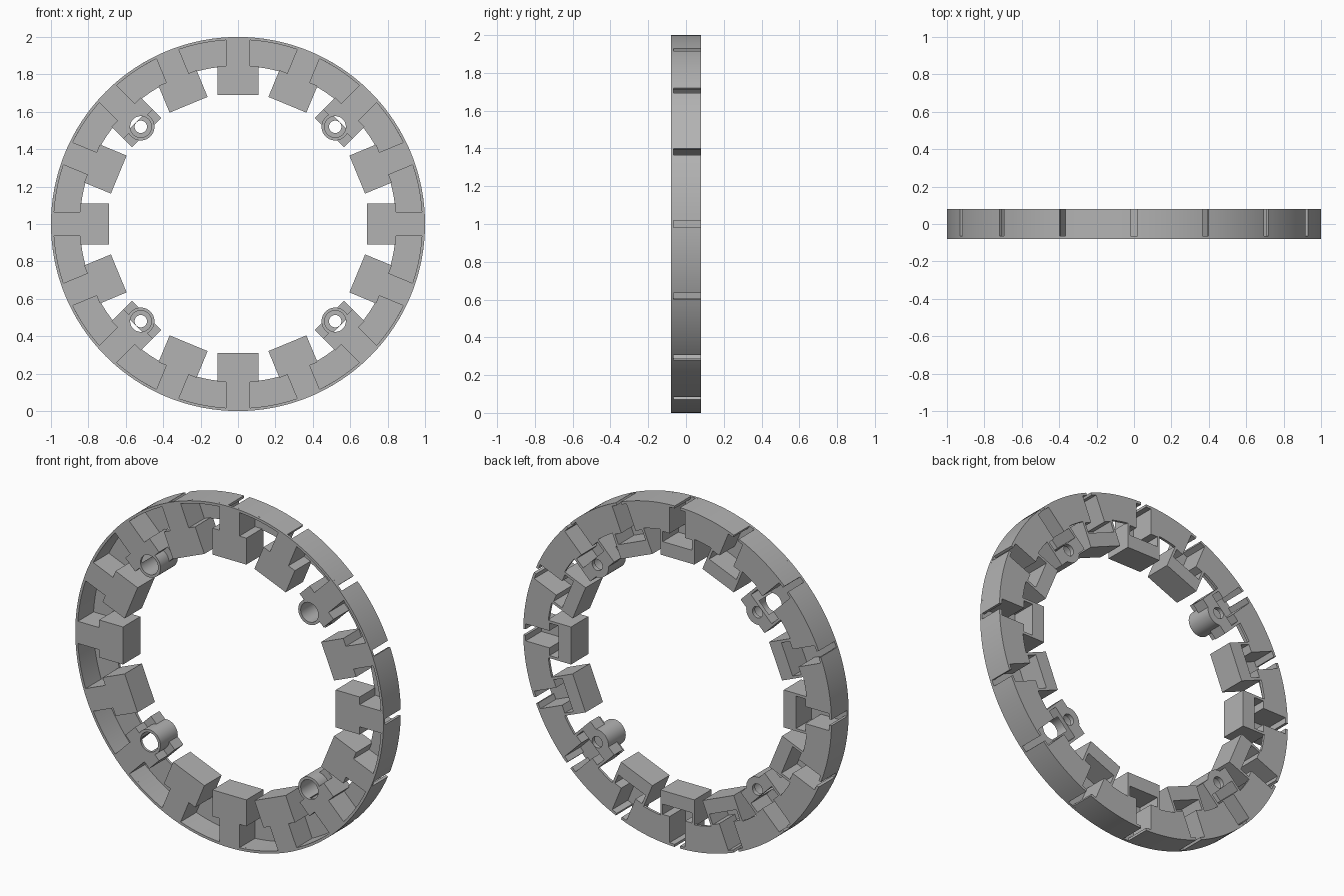
import bpy, bmesh
from math import sin, cos, asin, pi, radians
from mathutils import Matrix

if "Cube" in bpy.data.objects:
    bpy.data.objects.remove(bpy.data.objects["Cube"])

grey = bpy.data.materials.new("plain_grey")
grey.use_nodes = True
tone = (0.45, 0.45, 0.45, 1)
grey.diffuse_color = tone
grey.node_tree.nodes["Principled BSDF"].inputs["Base Color"].default_value = tone

COUNT = 16
STEP = 2 * pi / COUNT
HALF = 0.08            # half depth
SKIN = 0.015           # wall thickness
FRONT = -HALF + SKIN   # back of the front skin
RIM = 1 - SKIN
SHELF = 0.845          # inner radius of the back plate
LIFT = Matrix.Translation((0, 0, 1))


def make_object(name, bm):
    bmesh.ops.recalc_face_normals(bm, faces=bm.faces)
    mesh = bpy.data.meshes.new(name)
    bm.to_mesh(mesh)
    bm.free()
    mesh.materials.append(grey)
    ob = bpy.data.objects.new(name, mesh)
    bpy.context.scene.collection.objects.link(ob)
    return ob


def prism(bm, outline, y0, y1):
    """Extrude an (x, z) outline along y."""
    face = bm.faces.new([bm.verts.new((x, y0, z)) for x, z in outline])
    new = bmesh.ops.extrude_face_region(bm, geom=[face])["geom"]
    verts = [v for v in new if isinstance(v, bmesh.types.BMVert)]
    bmesh.ops.translate(bm, verts=verts, vec=(0, y1 - y0, 0))


def solid(name, outline, y0, y1):
    bm = bmesh.new()
    prism(bm, outline, y0, y1)
    return make_object(name, bm)


def tee(stem, head, bottom, shoulder, top):
    """Outline of a T with its wide head towards the ring centre."""
    half = [(head, bottom), (head, shoulder), (stem, shoulder), (stem, top)]
    return half + [(-x, z) for x, z in reversed(half)]


def circle(radius, z, n=48):
    return [(radius * cos(2 * pi * i / n), z + radius * sin(2 * pi * i / n))
            for i in range(n)]


def arc(r0, r1, gap, n=12):
    """One sector between two blocks, with ends parallel to the blocks."""
    def side(r):
        a = asin(gap / r)
        b = STEP - a
        return [(r * sin(a + (b - a) * i / n), r * cos(a + (b - a) * i / n))
                for i in range(n + 1)]
    return side(r0) + side(r1)[::-1]


def combine(ob, other, operation):
    mod = ob.modifiers.new("cut", "BOOLEAN")
    mod.operation = operation
    mod.solver = "EXACT"
    mod.object = other
    bpy.context.view_layer.update()
    graph = bpy.context.evaluated_depsgraph_get()
    mesh = bpy.data.meshes.new_from_object(ob.evaluated_get(graph))
    ob.modifiers.clear()
    ob.data = mesh
    bpy.data.objects.remove(other)


def place_copies(source, name, slots):
    for i in slots:
        ob = bpy.data.objects.new(f"{name}_{i + 1}", source.data)
        bpy.context.scene.collection.objects.link(ob)
        ob.matrix_world = LIFT @ Matrix.Rotation(i * STEP, 4, "Y")
    bpy.data.objects.remove(source)


def smooth(ob):
    bpy.ops.object.select_all(action="DESELECT")
    ob.select_set(True)
    bpy.context.view_layer.objects.active = ob
    bpy.ops.object.shade_smooth_by_angle(angle=radians(30))


def block_body():
    return solid("body", tee(0.065, 0.11, 0.69, SHELF, RIM + 0.003), -HALF, HALF)


def cavity():
    return solid("cavity", tee(0.05, 0.095, 0.77, SHELF - SKIN, 1.05),
                 FRONT, HALF + 0.05)


# Outer rim: slit wall sectors joined by a thin unbroken front edge
bm = bmesh.new()
prism(bm, arc(RIM, 1, 0.0175), FRONT, HALF)
prism(bm, arc(RIM, 1, 0), -HALF, FRONT)
rim = make_object("rim_sector", bm)
smooth(rim)
place_copies(rim, "rim_sector", range(COUNT))

# Back plates between the blocks
plate = solid("back_plate", arc(SHELF, RIM + 0.003, 0.055), HALF - SKIN, HALF)
smooth(plate)
place_copies(plate, "back_plate", range(COUNT))

# Plain slotted blocks
block = block_body()
combine(block, cavity(), "DIFFERENCE")
place_copies(block, "slot_block", [i for i in range(COUNT) if i % 4 != 2])

# Diagonal blocks carrying screw bosses
boss_z = 0.735
mount = block_body()
relief = solid("relief", [(-0.2, 0.6), (0.2, 0.6), (0.2, 0.755), (-0.2, 0.755)],
               -HALF - 0.05, 0)
combine(mount, relief, "DIFFERENCE")
combine(mount, solid("boss", circle(0.073, boss_z), -HALF, HALF), "UNION")
combine(mount, cavity(), "DIFFERENCE")
combine(mount, solid("bore", circle(0.057, boss_z), -HALF - 0.05, 0.055), "DIFFERENCE")
combine(mount, solid("hole", circle(0.033, boss_z), 0, HALF + 0.05), "DIFFERENCE")
smooth(mount)
place_copies(mount, "boss_block", range(2, COUNT, 4))
